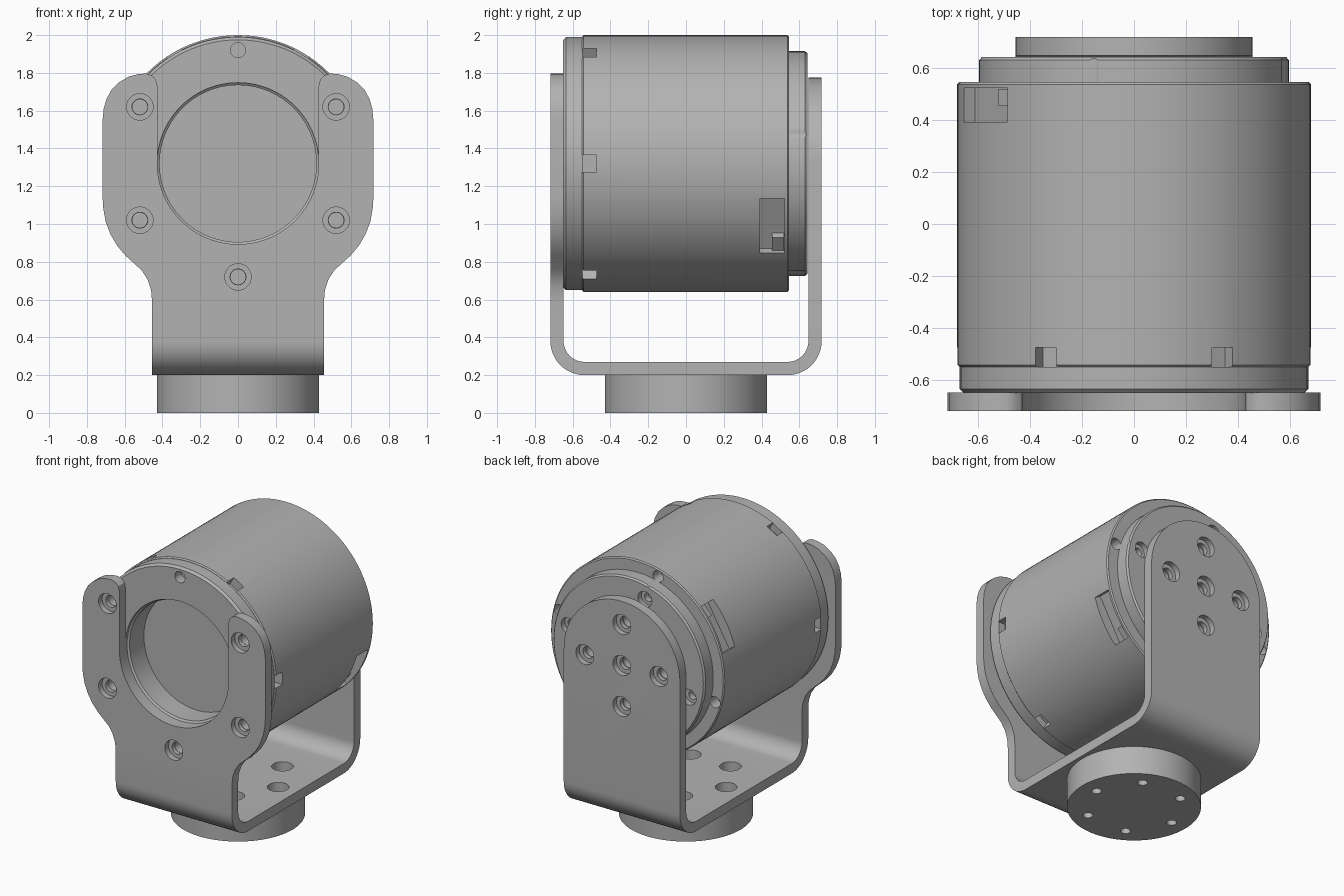
import bpy
import bmesh
from math import cos, sin, pi, radians
from mathutils import Matrix, Vector

AXIS_Z = 1.32      # height of the motor axis
PLATE = 0.07       # bracket sheet thickness

if "Cube" in bpy.data.objects:
    bpy.data.objects.remove(bpy.data.objects["Cube"])

grey = bpy.data.materials.new("machined_grey")
grey.use_nodes = True
colour = (0.45, 0.45, 0.45, 1)
grey.diffuse_color = colour
grey.node_tree.nodes["Principled BSDF"].inputs["Base Color"].default_value = colour


def make(name, bm):
    bmesh.ops.recalc_face_normals(bm, faces=bm.faces)
    mesh = bpy.data.meshes.new(name)
    bm.to_mesh(mesh)
    bm.free()
    mesh.materials.append(grey)
    obj = bpy.data.objects.new(name, mesh)
    bpy.context.collection.objects.link(obj)
    return obj


def lathe(name, profile, steps=96):
    """Spin (radius, y) points round the motor axis."""
    bm = bmesh.new()
    verts = [bm.verts.new((r, y, AXIS_Z)) for r, y in profile]
    edges = [bm.edges.new(pair) for pair in zip(verts, verts[1:])]
    bmesh.ops.spin(bm, geom=verts + edges, cent=(0, 0, AXIS_Z), axis=(0, 1, 0),
                   angle=2 * pi, steps=steps)
    bmesh.ops.remove_doubles(bm, verts=bm.verts, dist=0.0005)
    return make(name, bm)


def extrude(bm, points, direction):
    face = bm.faces.new([bm.verts.new(p) for p in points])
    new = bmesh.ops.extrude_face_region(bm, geom=[face])["geom"]
    bmesh.ops.translate(bm, vec=direction,
                        verts=[v for v in new if isinstance(v, bmesh.types.BMVert)])


def arc(cx, cy, r, start, end, n=12):
    angles = [radians(start + (end - start) * i / n) for i in range(n + 1)]
    return [(cx + r * cos(a), cy + r * sin(a)) for a in angles]


def polar(radius, degrees, y):
    a = radians(degrees)
    return Vector((radius * cos(a), y, AXIS_Z + radius * sin(a)))


def drill(centres, radius, depth, axis="Y"):
    """Cutter of round holes, each centred on its point."""
    bm = bmesh.new()
    turn = Matrix.Rotation(pi / 2, 4, "X") if axis == "Y" else Matrix()
    for c in centres:
        bmesh.ops.create_cone(bm, cap_ends=True, segments=28, radius1=radius, radius2=radius,
                              depth=depth, matrix=Matrix.Translation(c) @ turn)
    return make("cutter", bm)


def radial_boxes(name, angles, radius, y, size):
    """Boxes sized (radial, along axis, tangential) round the motor axis."""
    bm = bmesh.new()
    for a in angles:
        bmesh.ops.create_cube(bm, size=1, matrix=Matrix.Translation(polar(radius, a, y))
                              @ Matrix.Rotation(-radians(a), 4, "Y") @ Matrix.Diagonal((*size, 1)))
    return make(name, bm)


def boolean(obj, cutter, operation="DIFFERENCE", keep=False):
    mod = obj.modifiers.new("cut", "BOOLEAN")
    mod.operation, mod.solver, mod.object = operation, "EXACT", cutter
    mod.use_self = operation == "INTERSECT"
    bpy.context.view_layer.objects.active = obj
    bpy.ops.object.modifier_apply(modifier=mod.name)
    if not keep:
        bpy.data.objects.remove(cutter)


# Motor housing: stepped drum with a round front recess
body = lathe("motor_body", [(0, -0.46), (0.415, -0.46), (0.415, -0.55), (0.672, -0.55),
                            (0.68, -0.542), (0.68, 0.537), (0.672, 0.545), (0, 0.545)])
front_cover = lathe("front_cover", [(0.415, -0.549), (0.415, -0.62), (0.428, -0.63),
                                    (0.428, -0.65), (0.655, -0.65), (0.67, -0.635),
                                    (0.67, -0.549), (0.415, -0.549)])
rear_cover = lathe("rear_cover", [(0, 0.544), (0.595, 0.544), (0.595, 0.63),
                                  (0.585, 0.642), (0, 0.642)])

# Notches and the two connector pockets in the drum
boolean(body, radial_boxes("cutter", range(0, 360, 60), 0.68, -0.515, (0.12, 0.08, 0.09)))
boolean(body, radial_boxes("cutter", (-30, 150), 0.68, 0.457, (0.14, 0.13, 0.335)))
connector = radial_boxes("connector_blocks", (-41, 139), 0.625, 0.487, (0.05, 0.065, 0.09))

# Screw holes in the covers and the rear step
front_angles = range(30, 390, 60)
rear_angles = (15, 105, 195, 285)
boolean(front_cover, drill([polar(0.6, a, -0.65) for a in front_angles], 0.04, 0.14))
step_holes = drill([polar(0.63, a, 0.56) for a in rear_angles], 0.04, 0.2)
boolean(body, step_holes, keep=True)
boolean(rear_cover, step_holes)
boolean(rear_cover, drill([polar(0.49, a, 0.642) for a in rear_angles], 0.055, 0.08))
boolean(rear_cover, drill([polar(0.49, a, 0.62) for a in rear_angles], 0.03, 0.12))

# Bracket: a wide bent strip, trimmed by the front and rear outlines
OUT, INN, FLOOR = 0.18, 0.18 - PLATE, 0.2
cy, cz = 0.718 - OUT, FLOOR + OUT
section = [(-0.718, 1.9)] + arc(-cy, cz, OUT, 180, 270) + arc(cy, cz, OUT, 270, 360)
section += [(0.718, 1.9), (0.718 - PLATE, 1.9)]
section += arc(cy, cz, INN, 360, 270) + arc(-cy, cz, INN, 270, 180)
section += [(PLATE - 0.718, 1.9)]
bm = bmesh.new()
extrude(bm, [(-0.8, y, z) for y, z in section], (1.6, 0, 0))
bracket = make("bent_bracket", bm)

# Right half of the fork outline, from the foot up and round the prong
half = [(0.455, 0.1), (0.455, 0.59), (0.46, 0.65), (0.478, 0.705), (0.51, 0.755),
        (0.595, 0.832), (0.64, 0.885), (0.675, 0.945), (0.70, 1.01), (0.713, 1.08),
        (0.717, 1.14), (0.717, 1.55), (0.711, 1.61), (0.697, 1.66), (0.67, 1.71),
        (0.63, 1.75), (0.58, 1.78), (0.53, 1.793), (0.485, 1.797), (0.455, 1.785),
        (0.435, 1.765), (0.427, 1.73)]
half += arc(0, AXIS_Z, 0.427, 0, -90, 24)
fork = half + [(-x, z) for x, z in reversed(half[:-1])]
arch = [(-0.455, 0.1), (0.455, 0.1)] + arc(0, AXIS_Z, 0.455, 0, 180, 40)
bm = bmesh.new()
extrude(bm, [(x, -1, z) for x, z in fork], (0, 1.1, 0))
extrude(bm, [(x, 1, z) for x, z in arch], (0, -1.1, 0))
boolean(bracket, make("cutter", bm), "INTERSECT")

# Counterbored holes in both arms of the bracket
front_screws = [polar(0.6, a, -0.718) for a in front_angles if a != 90]
rear_screws = [polar(0.29, a, 0.718) for a in range(0, 360, 90)] + [polar(0, 0, 0.718)]
for screws in (front_screws, rear_screws):
    boolean(bracket, drill(screws, 0.07, 0.08))
    boolean(bracket, drill(screws, 0.042, 0.25))
boolean(rear_cover, drill(rear_screws, 0.042, 0.25))

# Base disc, bolted to the bracket floor
bm = bmesh.new()
bmesh.ops.create_cone(bm, cap_ends=True, segments=96, radius1=0.43, radius2=0.43,
                      depth=FLOOR, matrix=Matrix.Translation((0, 0, FLOOR / 2)))
base = make("base_disc", bm)
bolts = [Vector((0.315 * cos(a), 0.315 * sin(a), FLOOR))
         for a in [i * pi / 3 for i in range(6)]]
boolean(bracket, drill(bolts, 0.07, 0.3, "Z"))
boolean(base, drill(bolts, 0.032, 0.6, "Z"))

# Smooth the round surfaces and keep the edges crisp
bpy.ops.object.select_all(action="DESELECT")
for obj in (body, front_cover, rear_cover, connector, bracket, base):
    obj.select_set(True)
bpy.context.view_layer.objects.active = body
bpy.ops.object.shade_smooth_by_angle(angle=radians(30))
